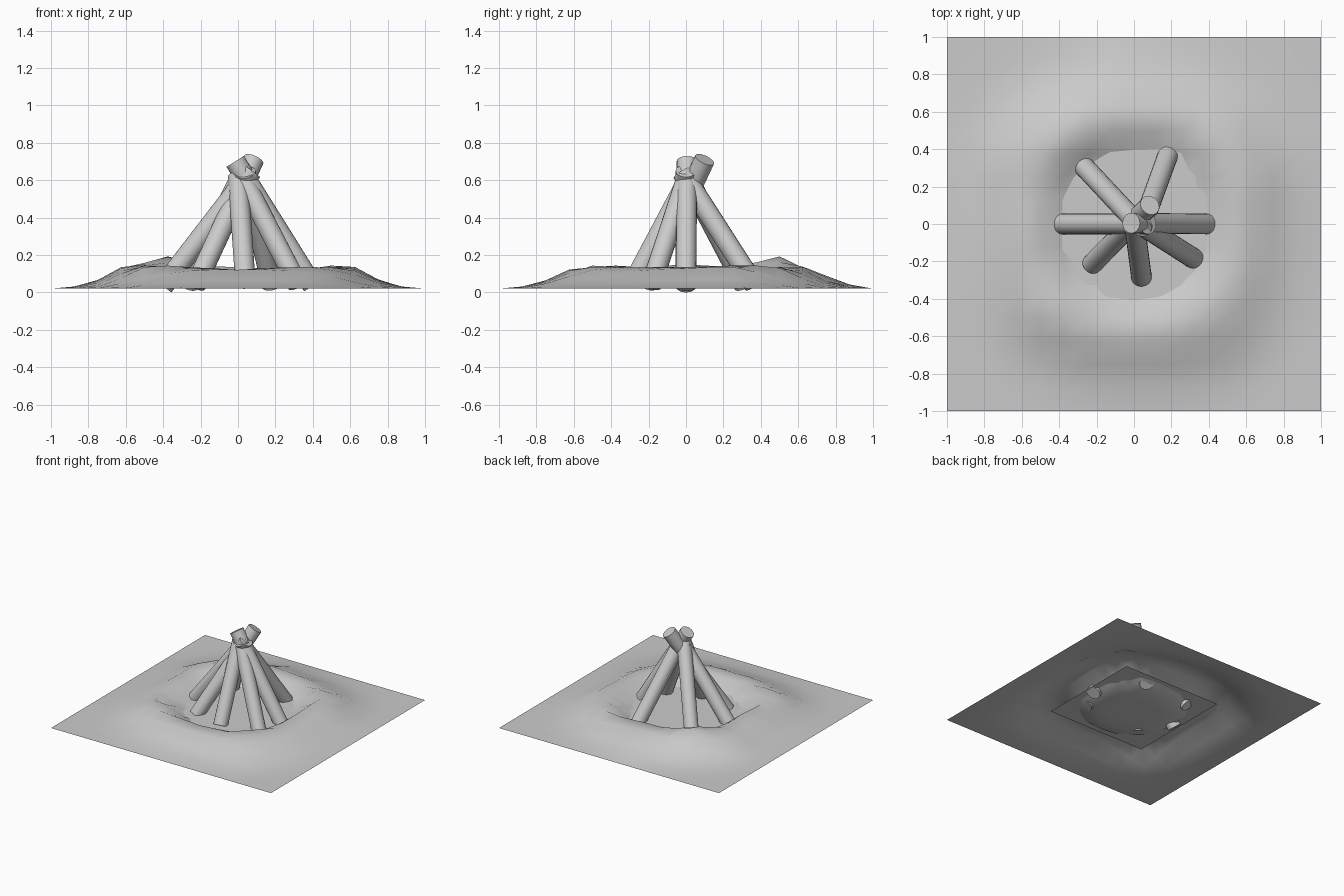
import bpy, bmesh, math
from mathutils import Vector

if "Cube" in bpy.data.objects:
    bpy.data.objects.remove(bpy.data.objects["Cube"])

# Helper: turn a bmesh into a named object
def make_object(name, bm, angle=180):
    me = bpy.data.meshes.new(name)
    bm.to_mesh(me)
    bm.free()
    ob = bpy.data.objects.new(name, me)
    bpy.context.collection.objects.link(ob)
    bpy.ops.object.select_all(action='DESELECT')
    ob.select_set(True)
    bpy.context.view_layer.objects.active = ob
    bpy.ops.object.shade_smooth_by_angle(angle=math.radians(angle))
    return ob

# Ground: a sheet with a raised ring of earth around a shallow pit
PROFILE = [(0, .02), (.35, .02), (.5, .135), (.62, .13), (.75, .065), (.88, .03), (1, .02), (2, .02)]
BUMPS = [(-.375, .5, .06), (-.625, .375, .03), (.5, .5, .02), (.625, .25, .02),
         (-.5, -.5, .025), (.5, -.625, .02), (-.1, .75, .025), (0, -.5, -.015),
         (.25, .375, -.025), (-.5, 0, .015)]

def ground_height(x, y):
    r = (abs(x) ** 2.5 + abs(y) ** 2.5) ** .4
    z = .02
    for (r0, z0), (r1, z1) in zip(PROFILE, PROFILE[1:]):
        if r0 <= r < r1:
            z = z0 + (z1 - z0) * (r - r0) / (r1 - r0)
    if max(abs(x), abs(y)) > .95 or r < .3:
        return .02
    for bx, by, h in BUMPS:
        z += h * math.exp(-((x - bx) ** 2 + (y - by) ** 2) / .02)
    return max(z, .02)

bm = bmesh.new()
bmesh.ops.create_grid(bm, x_segments=16, y_segments=16, size=1)
for v in bm.verts:
    v.co.z = ground_height(v.co.x, v.co.y)
make_object("ground", bm)

# Ash bed: flat square filling the pit
bm = bmesh.new()
bmesh.ops.create_grid(bm, x_segments=1, y_segments=1, size=.445)
for v in bm.verts:
    v.co.z = .055
make_object("ash_bed", bm)

# Logs leaning together, each from base to top
LOGS = [((-.40, 0, .033), (.075, 0, .65)),
        ((.40, 0, .035), (-.015, .005, .70)),
        ((-.27, .31, .04), (.02, .0, .63)),
        ((.18, .365, .04), (.04, -.02, .64)),
        ((-.225, -.215, .04), (.085, .10, .71)),
        ((.04, -.285, .045), (.0, .02, .62)),
        ((.32, -.185, .04), (.03, .0, .60))]
for i, (base, top) in enumerate(LOGS, 1):
    a, b = Vector(base), Vector(top)
    d = b - a
    bm = bmesh.new()
    bmesh.ops.create_cone(bm, cap_ends=True, segments=20, radius1=.055, radius2=.055, depth=d.length)
    ob = make_object(f"log_{i}", bm, 40)
    ob.location = (a + b) / 2
    ob.rotation_mode = 'QUATERNION'
    ob.rotation_quaternion = d.to_track_quat('Z', 'Y')
